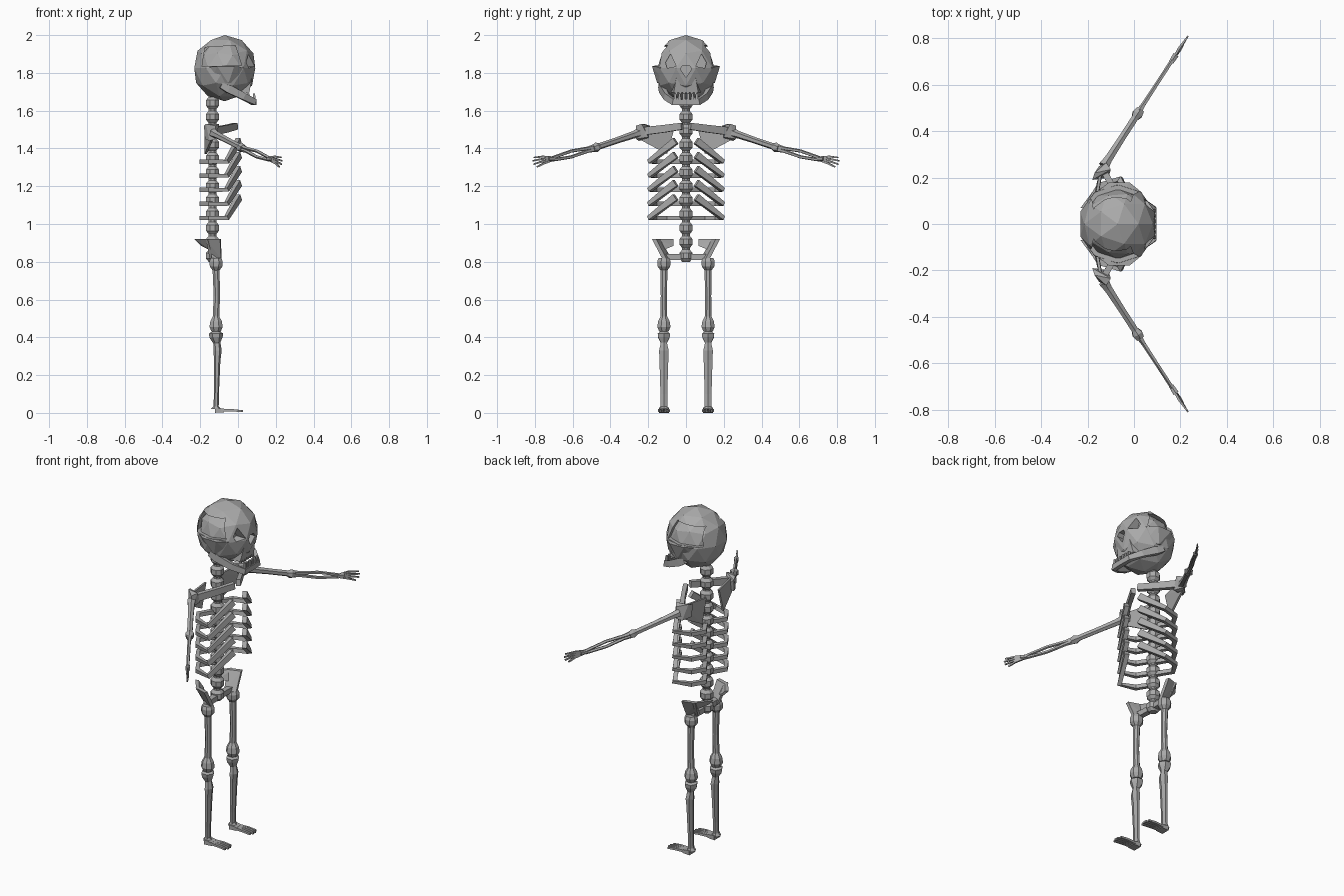
import bpy, bmesh, math
from mathutils import Vector, Matrix

bone = bpy.data.materials.new("bone grey")
bone.diffuse_color = (0.40, 0.40, 0.40, 1)


def finish(name, bm, mirror=False):
    bmesh.ops.recalc_face_normals(bm, faces=bm.faces)
    me = bpy.data.meshes.new(name)
    bm.to_mesh(me)
    bm.free()
    me.materials.append(bone)
    ob = bpy.data.objects.new(name, me)
    bpy.context.collection.objects.link(ob)
    if mirror:
        m = ob.modifiers.new("mirror", 'MIRROR')
        m.use_axis = (False, True, False)
        m.use_mirror_merge = False
    return ob


def loft(bm, pts, radii, sides=6, up=(0, 0, 1)):
    """Sweep a polygon along pts; radius may be a number or (side, up) pair."""
    pts = [Vector(p) for p in pts]
    rings = []
    for i, p in enumerate(pts):
        t = (pts[min(i + 1, len(pts) - 1)] - pts[max(i - 1, 0)]).normalized()
        side = t.cross(Vector(up)).normalized()
        nrm = side.cross(t)
        r = radii[i] if isinstance(radii, list) else radii
        a, b = r if isinstance(r, tuple) else (r, r)
        ring = []
        for k in range(sides):
            ang = 2 * math.pi * (k + 0.5) / sides
            ring.append(bm.verts.new(p + side * a * math.cos(ang) + nrm * b * math.sin(ang)))
        rings.append(ring)
    for r0, r1 in zip(rings, rings[1:]):
        for k in range(sides):
            bm.faces.new((r0[k], r0[(k + 1) % sides], r1[(k + 1) % sides], r1[k]))
    bm.faces.new(rings[0][::-1])
    bm.faces.new(rings[-1])


def bone_loft(name, pts, radii, sides=6, up=(0, 0, 1), mirror=True):
    bm = bmesh.new()
    loft(bm, pts, radii, sides, up)
    return finish(name, bm, mirror)


def hull(name, pts, mirror=True):
    bm = bmesh.new()
    for p in pts:
        bm.verts.new(p)
    bmesh.ops.convex_hull(bm, input=bm.verts)
    return finish(name, bm, mirror)


def plate(name, pts, offset, mirror=True):
    """Convex slab: points plus the same points shifted by offset."""
    return hull(name, pts + [tuple(Vector(p) + Vector(offset)) for p in pts], mirror)


def cut(targets, cutter):
    for ob in targets:
        m = ob.modifiers.new("cut", 'BOOLEAN')
        m.operation, m.solver, m.object = 'DIFFERENCE', 'EXACT', cutter
        bpy.context.view_layer.objects.active = ob
        bpy.ops.object.modifier_apply(modifier=m.name)
    bpy.data.objects.remove(cutter)


# Skull: outer shell over a slightly smaller braincase
def ball(name, r):
    bm = bmesh.new()
    bmesh.ops.create_icosphere(bm, subdivisions=2, radius=r)
    bmesh.ops.transform(bm, verts=bm.verts,
                        matrix=Matrix.Translation((-0.07, 0, 1.825)) @ Matrix.Diagonal((0.97, 0.98, 1, 1)))
    return finish(name, bm)

skull = ball("skull", 0.175)
braincase = ball("braincase", 0.155)
upper_jaw = plate("upper_jaw", [(-0.04, 0.09, 1.70), (0.06, 0.065, 1.695), (0.075, 0.05, 1.78),
                                (-0.04, -0.09, 1.70), (0.06, -0.065, 1.695), (0.075, -0.05, 1.78)],
                  (-0.03, 0, 0.02), False)

# Temple recesses, eye sockets and nose hole
for s in (1, -1):
    cut([skull], plate("temple_cutter", [(-0.19, s * 0.04, 1.835), (0.02, s * 0.04, 1.84),
                                         (-0.015, s * 0.04, 1.945), (-0.175, s * 0.04, 1.935)],
                       (0, s * 0.3, 0), False))
    cut([skull, braincase], plate("eye_cutter", [(0.025, s * 0.052, 1.835), (0.025, s * 0.10, 1.825),
                                                 (0.025, s * 0.108, 1.855), (0.025, s * 0.082, 1.90)],
                                  (0.2, 0, 0), False))
cut([skull, braincase, upper_jaw], plate("nose_cutter", [(0.04, -0.03, 1.82), (0.04, 0.03, 1.82),
                                                         (0.04, -0.018, 1.84), (0.04, 0.018, 1.84),
                                                         (0.04, 0, 1.775)], (0.2, 0, 0), False))

# Cheekbones
hull("cheekbone", [(-0.17, 0.13, 1.83), (-0.11, 0.178, 1.835), (-0.02, 0.18, 1.835), (0.035, 0.135, 1.83),
                   (-0.14, 0.12, 1.76), (-0.05, 0.152, 1.745), (0.02, 0.11, 1.75),
                   (-0.07, 0.10, 1.84), (-0.07, 0.09, 1.75)])

# Lower jaw and teeth
bone_loft("lower_jaw", [(-0.09, 0.135, 1.735), (-0.05, 0.128, 1.715), (0.03, 0.105, 1.675),
                        (0.085, 0.065, 1.645), (0.085, 0, 1.645)],
          [(0.016, 0.022), (0.018, 0.03), (0.015, 0.026), (0.018, 0.022), (0.018, 0.022)], 4)
bm = bmesh.new()
for i in range(6):
    y = (i - 2.5) * 0.023
    loft(bm, [(0.085, y, 1.655), (0.085, y, 1.69)], [0.011, 0.008], 4, (1, 0, 0))
finish("lower_teeth", bm)
bm = bmesh.new()
for i in range(6):
    y = (i - 2.5) * 0.021
    loft(bm, [(0.05, y, 1.71), (0.055, y, 1.68)], [0.011, 0.008], 4, (1, 0, 0))
finish("upper_teeth", bm)

# Spine: beads joined by thin necks
pts, radii = [], []
for i in range(12):
    z = 0.832 + i * 0.0735
    pts += [(-0.135, 0, z + d) for d in (-0.032, -0.015, 0.015, 0.032)]
    radii += [0.022, 0.037, 0.037, 0.022]
bone_loft("spine", pts, radii, 8, (1, 0, 0), False)

# Ribs
bm = bmesh.new()
for i in range(5):
    z = 1.032 + i * 0.0745
    loft(bm, [(-0.135, 0.01, z), (-0.19, 0.10, z), (-0.15, 0.165, z), (-0.06, 0.192, z), (0.005, 0.055, z + 0.11)],
         [(0.018, 0.016)] * 4 + [(0.018, 0.027)], 4)
finish("ribs", bm, True)

# Shoulder girdle
bone_loft("collarbone", [(-0.012, 0.02, 1.518), (-0.06, 0.11, 1.505), (-0.135, 0.235, 1.49)],
          [(0.018, 0.025), (0.016, 0.028), (0.02, 0.03)], 4)
plate("shoulder_blade", [(-0.165, 0.06, 1.51), (-0.135, 0.24, 1.52), (-0.13, 0.25, 1.45), (-0.165, 0.10, 1.37)],
      (-0.012, 0, 0))
hull("shoulder_joint", [(-0.18, 0.19, 1.52), (-0.17, 0.22, 1.53), (-0.10, 0.235, 1.53), (-0.12, 0.265, 1.52),
                        (-0.175, 0.20, 1.45), (-0.11, 0.20, 1.46), (-0.12, 0.265, 1.45), (-0.15, 0.25, 1.44)])

# Arms
S, E, W = Vector((-0.13, 0.25, 1.482)), Vector((0.022, 0.485, 1.402)), Vector((0.165, 0.705, 1.345))
bone_loft("upper_arm", [S, S.lerp(E, 0.12), S.lerp(E, 0.5), S.lerp(E, 0.88), S.lerp(E, 0.95), S.lerp(E, 1.03)],
          [0.026, 0.02, 0.017, 0.017, 0.026, 0.02])
for name, d in (("forearm_upper", 0.012), ("forearm_lower", -0.012)):
    off = Vector((0, 0, d))
    bone_loft(name, [E + off * 0.6, E.lerp(W, 0.15) + off * 0.6, E.lerp(W, 0.55) + off * 1.3, W + off * 0.5],
              [0.014, 0.01, 0.009, 0.009], 5)

# Hands, fingers fanned in height
bm = bmesh.new()
D = Vector((0.54, 0.84, 0))
loft(bm, [W - D * 0.01, W + D * 0.03], [0.012, 0.015], 6)
for i, (reach, tip) in enumerate(((0.118, 1.352), (0.125, 1.335), (0.12, 1.317), (0.10, 1.302))):
    k = i - 1.5
    mid = W + D * 0.06 + Vector((0.002 * k, -0.002 * k, -0.012 * k - 0.006))
    end = W + D * reach
    loft(bm, [W + Vector((0, 0, -0.004 * k)), mid, (end.x, end.y, tip)], [0.007, 0.007, 0.005], 4)
finish("hand", bm, True)

# Pelvis
plate("hip_wing_front", [(-0.095, 0.18, 0.92), (-0.17, 0.155, 0.92), (-0.15, 0.10, 0.815), (-0.09, 0.125, 0.815)],
      (0.004, -0.022, 0))
plate("hip_wing_back", [(-0.16, 0.165, 0.92), (-0.23, 0.07, 0.92), (-0.195, 0.07, 0.885), (-0.145, 0.13, 0.86)],
      (0.018, -0.005, 0))
bone_loft("pelvis_bar", [(-0.125, 0.12, 0.825), (-0.13, 0.02, 0.825)], 0.022, 4)

# Legs
X, Y = -0.116, 0.117
def leg(name, rows, sides=8):
    bone_loft(name, [(X + dx, Y + dy, z) for z, dx, dy, r in rows], [r[3] for r in rows], sides, (1, 0, 0))

leg("thigh", [(0.82, 0, 0, 0.03), (0.802, 0, 0, 0.038), (0.775, 0, 0, 0.036), (0.755, 0, 0, 0.02),
              (0.62, 0.004, 0, 0.018), (0.51, 0, 0, 0.019), (0.485, 0, 0, 0.033), (0.455, 0, 0, 0.038),
              (0.43, 0, 0, 0.026)])
leg("shin", [(0.43, 0, 0, 0.022), (0.42, 0, 0, 0.038), (0.40, 0, 0, 0.035), (0.37, 0.004, 0, 0.019),
             (0.33, 0.008, 0, (0.029, 0.022)), (0.28, 0.006, 0, (0.027, 0.017)),
             (0.10, 0.002, 0, (0.021, 0.013)), (0.035, 0, 0, (0.022, 0.014)), (0.02, 0, 0, 0.028)], 6)

# Feet with fanned toes
bm = bmesh.new()
loft(bm, [(-0.122, Y, 0.014), (-0.075, Y, 0.012)], [(0.038, 0.019), (0.034, 0.014)], 4)
for i in range(4):
    k = i - 1.5
    loft(bm, [(-0.09, Y + k * 0.012, 0.014), (-0.03, Y + k * 0.016, 0.014), (0.03 - abs(k) * 0.008, Y + k * 0.018, 0.009)],
         [0.01, 0.009, 0.007], 4)
finish("foot", bm, True)
